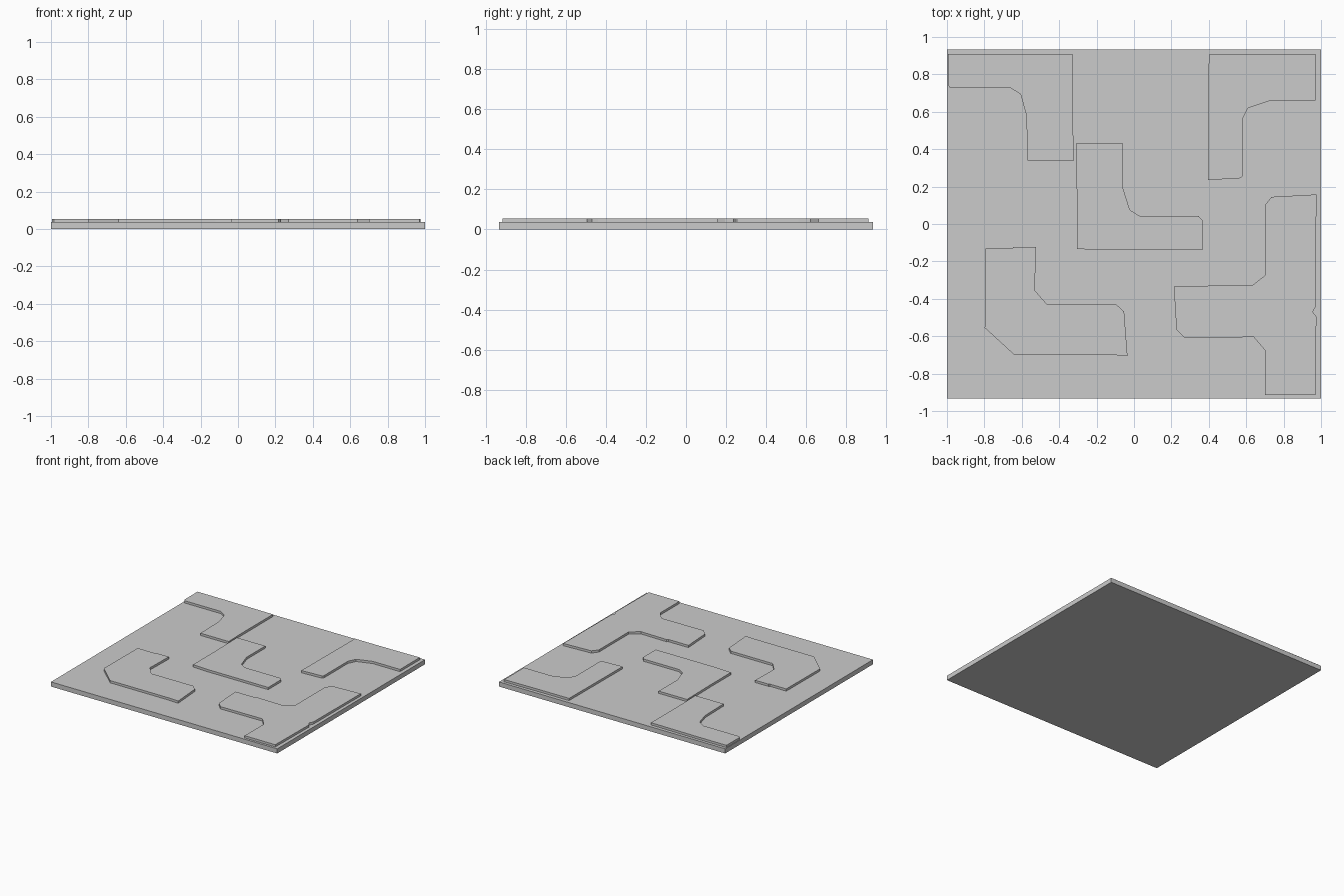
import bpy
import bmesh

BASE_TOP = 0.037
TILE_TOP = 0.055


def slab(name, outline, z0, z1):
    """Flat plate extruded from a plan outline."""
    bm = bmesh.new()
    face = bm.faces.new([bm.verts.new((x, y, z0)) for x, y in outline])
    ext = bmesh.ops.extrude_face_region(bm, geom=[face], use_keep_orig=True)
    top = [v for v in ext["geom"] if isinstance(v, bmesh.types.BMVert)]
    bmesh.ops.translate(bm, verts=top, vec=(0, 0, z1 - z0))
    bmesh.ops.recalc_face_normals(bm, faces=bm.faces)
    mesh = bpy.data.meshes.new(name)
    bm.to_mesh(mesh)
    bm.free()
    obj = bpy.data.objects.new(name, mesh)
    bpy.context.collection.objects.link(obj)


# base plate
slab("base_plate", [(-1, -0.933), (1, -0.933), (1, 0.933), (-1, 0.933)], 0, BASE_TOP)

# raised L- and T-shaped pads
pads = {
    "back_left_pad": [(-0.995, 0.91), (-0.74, 0.91), (-0.325, 0.905), (-0.325, 0.48),
                      (-0.32, 0.34), (-0.57, 0.34), (-0.575, 0.58), (-0.607, 0.695),
                      (-0.665, 0.73), (-0.985, 0.73), (-0.995, 0.745)],
    "back_right_pad": [(0.4, 0.905), (0.61, 0.905), (0.97, 0.91), (0.97, 0.66),
                       (0.73, 0.66), (0.61, 0.62), (0.58, 0.56), (0.58, 0.255),
                       (0.57, 0.245), (0.395, 0.235)],
    "middle_pad": [(-0.31, 0.43), (-0.06, 0.43), (-0.06, 0.195), (-0.022, 0.075),
                   (0.03, 0.043), (0.345, 0.043), (0.365, 0.02), (0.365, -0.14),
                   (-0.165, -0.14), (-0.305, -0.133), (-0.305, 0.12)],
    "front_left_pad": [(-0.795, -0.13), (-0.65, -0.13), (-0.645, -0.123), (-0.525, -0.123),
                       (-0.53, -0.355), (-0.465, -0.43), (-0.095, -0.43), (-0.053, -0.468),
                       (-0.035, -0.705), (-0.12, -0.7), (-0.64, -0.7), (-0.798, -0.555)],
    "front_right_pad": [(0.213, -0.335), (0.39, -0.335), (0.4, -0.326), (0.63, -0.33),
                        (0.7, -0.275), (0.7, 0.1), (0.735, 0.145), (0.975, 0.158),
                        (0.972, -0.44), (0.955, -0.47), (0.975, -0.495), (0.97, -0.915),
                        (0.7, -0.915), (0.7, -0.675), (0.64, -0.605), (0.27, -0.608),
                        (0.227, -0.565)],
}
for name, outline in pads.items():
    slab(name, outline, BASE_TOP, TILE_TOP)
